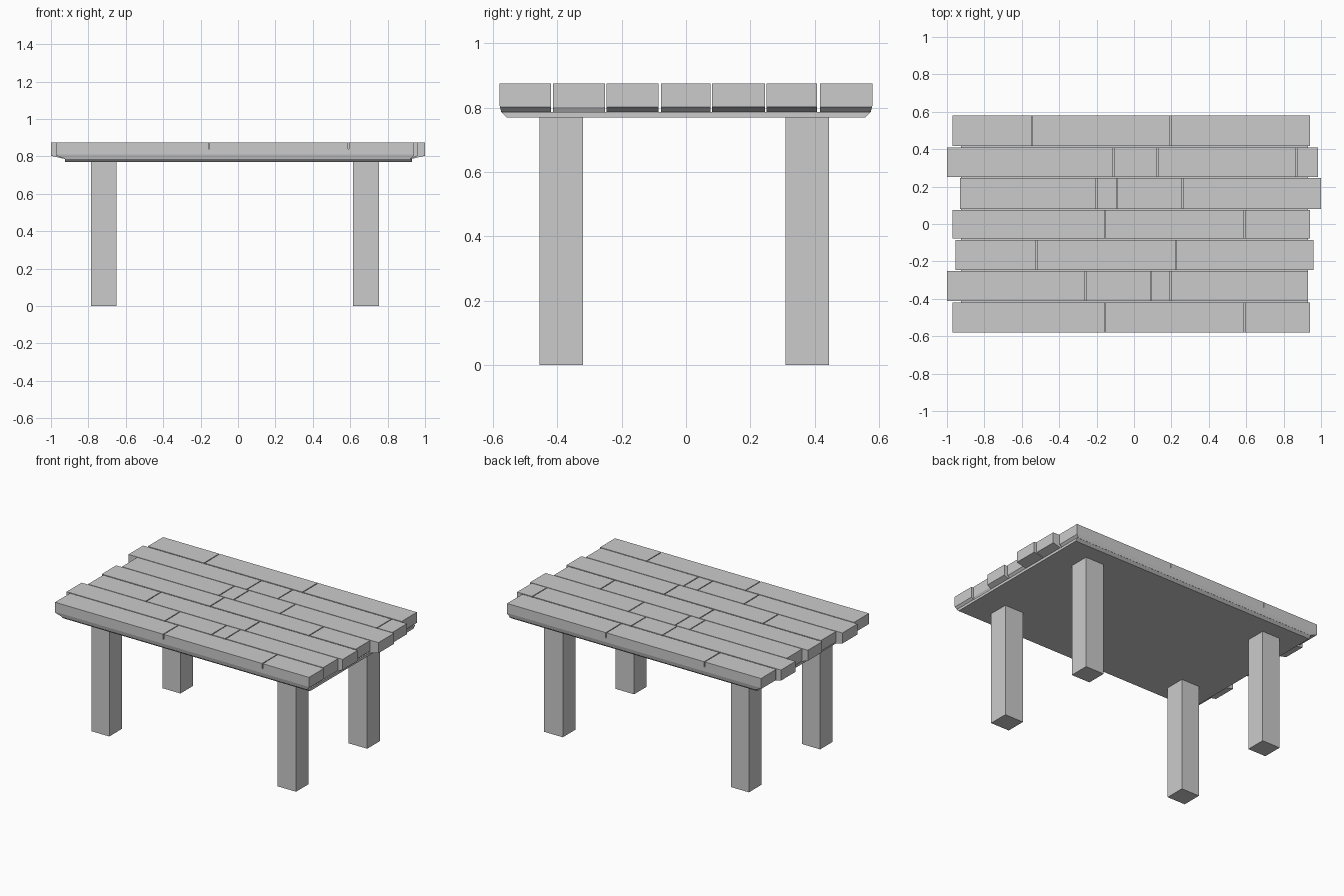
import bpy, bmesh
from mathutils import Vector

if "Cube" in bpy.data.objects:
    bpy.data.objects.remove(bpy.data.objects["Cube"])

TOP, LIP, UNDER, BASE = 0.875, 0.803, 0.785, 0.769


def to_object(name, bm):
    bmesh.ops.recalc_face_normals(bm, faces=bm.faces)
    mesh = bpy.data.meshes.new(name)
    bm.to_mesh(mesh)
    bm.free()
    obj = bpy.data.objects.new(name, mesh)
    bpy.context.collection.objects.link(obj)
    return obj


def box(name, x0, x1, y0, y1, z0, z1, inset=0.0):
    bm = bmesh.new()
    bmesh.ops.create_cube(bm, size=1)
    for v in bm.verts:
        low = v.co.z < 0
        d = inset if low else 0
        v.co = Vector((x1 if v.co.x > 0 else x0,
                       y1 - d if v.co.y > 0 else y0 + d,
                       z0 if low else z1))
    return to_object(name, bm)


def plank_row(name, y0, y1, x0, x1, joints, outer=0):
    # Side outline with undercut ends and a narrow groove at each joint
    g, depth = 0.003, 0.035
    pts = [(x0, TOP), (x0, LIP), (-0.92, UNDER), (0.92, UNDER), (x1, LIP), (x1, TOP)]
    for j in sorted(joints, reverse=True):
        pts += [(j + g, TOP), (j + g, TOP - depth), (j - g, TOP - depth), (j - g, TOP)]
    bm = bmesh.new()
    face = bm.faces.new([bm.verts.new((x, y0, z)) for x, z in pts])
    ext = bmesh.ops.extrude_face_region(bm, geom=[face])
    new = [e for e in ext["geom"] if isinstance(e, bmesh.types.BMVert)]
    bmesh.ops.translate(bm, verts=new, vec=(0, y1 - y0, 0))
    # Chamfer under the outer long edge
    if outer:
        cut = bmesh.ops.bisect_plane(
            bm, geom=bm.verts[:] + bm.edges[:] + bm.faces[:],
            plane_co=(0, outer * 0.58, 0.81), plane_no=(0, outer * 0.025, -0.006),
            clear_outer=True)
        edges = [e for e in cut["geom_cut"] if isinstance(e, bmesh.types.BMEdge)]
        bmesh.ops.holes_fill(bm, edges=edges)
    return to_object(name, bm)


# Seven staggered rows of planks: y range, x range, joints, outer side
rows = [
    (-0.580, -0.420, -0.97, 0.94, [-0.155, 0.59], -1),
    (-0.413, -0.252, -1.00, 0.93, [-0.26, 0.09, 0.195], 0),
    (-0.247, -0.086, -0.955, 0.96, [-0.52, 0.225], 0),
    (-0.078, 0.076, -0.97, 0.94, [-0.155, 0.59], 0),
    (0.081, 0.246, -0.93, 1.00, [-0.20, -0.09, 0.26], 0),
    (0.251, 0.408, -1.00, 0.985, [-0.11, 0.125, 0.87], 0),
    (0.416, 0.580, -0.97, 0.94, [-0.545, 0.195], 1),
]
for i, r in enumerate(rows):
    plank_row(f"plank_row_{i + 1}", *r)

# Thin board under the planks
box("under_board", -0.925, 0.93, -0.574, 0.574, BASE, UNDER + 0.001, inset=0.018)

# Four square legs
for sx, (x0, x1) in {"left": (-0.785, -0.65), "right": (0.615, 0.755)}.items():
    for sy, (y0, y1) in {"front": (-0.455, -0.32), "back": (0.31, 0.445)}.items():
        box(f"{sy}_{sx}_leg", x0, x1, y0, y1, 0, BASE + 0.003)
